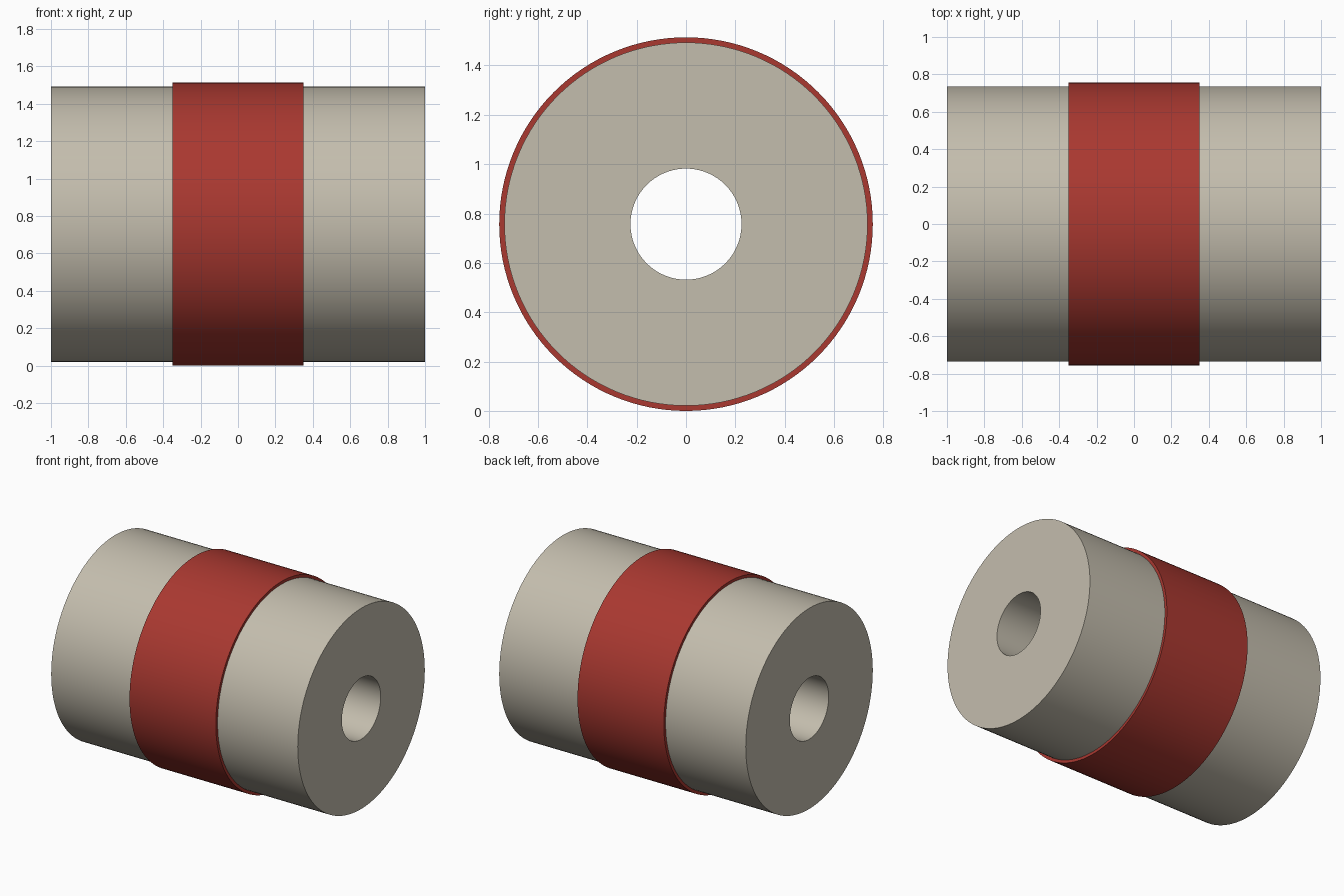
import bpy, math
from mathutils import Vector

if "Cube" in bpy.data.objects:
    bpy.data.objects.remove(bpy.data.objects["Cube"])

SEGMENTS = 128
AXIS_Z = 0.757


def material(name, color):
    mat = bpy.data.materials.new(name)
    mat.diffuse_color = (*color, 1.0)
    mat.use_nodes = True
    mat.node_tree.nodes["Principled BSDF"].inputs["Base Color"].default_value = mat.diffuse_color
    return mat


def tube(name, outer, inner, half_length, mat):
    """Hollow cylinder along x: a rectangular section swept round the axis."""
    section = [(-half_length, outer), (half_length, outer),
               (half_length, inner), (-half_length, inner)]
    verts, faces = [], []
    for i in range(SEGMENTS):
        a = 2 * math.pi * i / SEGMENTS
        verts += [Vector((x, r * math.sin(a), r * math.cos(a))) for x, r in section]
        n = (i + 1) % SEGMENTS
        for k in range(4):
            m = (k + 1) % 4
            faces.append((4 * i + k, 4 * i + m, 4 * n + m, 4 * n + k))
    mesh = bpy.data.meshes.new(name)
    mesh.from_pydata(verts, [], faces)
    mesh.materials.append(mat)
    obj = bpy.data.objects.new(name, mesh)
    obj.location.z = AXIS_Z
    bpy.context.collection.objects.link(obj)
    # consistent outward normals, then smooth sides with sharp rims
    bpy.ops.object.select_all(action='DESELECT')
    obj.select_set(True)
    bpy.context.view_layer.objects.active = obj
    bpy.ops.object.mode_set(mode='EDIT')
    bpy.ops.mesh.select_all(action='SELECT')
    bpy.ops.mesh.normals_make_consistent(inside=False)
    bpy.ops.object.mode_set(mode='OBJECT')
    bpy.ops.object.shade_smooth_by_angle(angle=math.radians(30))
    return obj


beige = material("warm_beige", (0.55, 0.51, 0.42))
red = material("brick_red", (0.40, 0.04, 0.03))

# Main cylinder with a bore through its length
tube("cylinder_body", 0.736, 0.225, 1.0, beige)
# Raised band round the middle
tube("center_band", 0.757, 0.736, 0.35, red)
